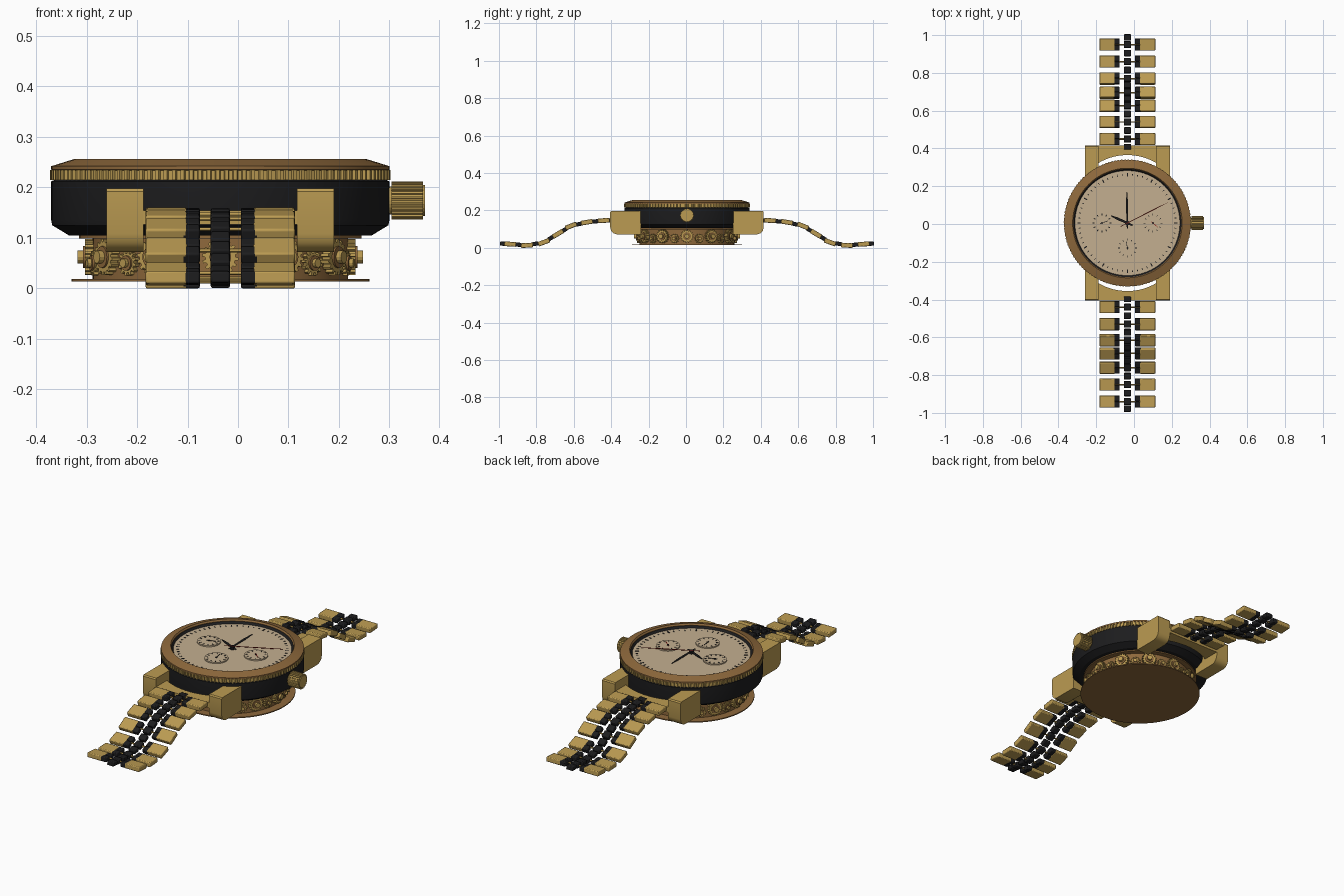
import bpy, bmesh
from math import radians, cos, sin, pi, atan2, sqrt
from mathutils import Matrix, Vector

cube = bpy.data.objects.get("Cube")
if cube:
    bpy.data.objects.remove(cube)

CENTRE = Vector((-0.035, 0.005, 0))


def material(name, rgb):
    m = bpy.data.materials.new(name)
    m.use_nodes = True
    m.diffuse_color = (*rgb, 1)
    bsdf = next(n for n in m.node_tree.nodes if n.type == 'BSDF_PRINCIPLED')
    bsdf.inputs["Base Color"].default_value = (*rgb, 1)
    return m


GOLD = material("gold", (0.50, 0.33, 0.085))
BRONZE = material("bronze", (0.27, 0.14, 0.045))
BLACK = material("black", (0.012, 0.012, 0.013))
CREAM = material("dial_cream", (0.55, 0.43, 0.28))
RED = material("red", (0.30, 0.015, 0.01))


def finish(name, bm, mat, smooth=True, bevel=0):
    bmesh.ops.remove_doubles(bm, verts=bm.verts, dist=1e-5)
    bmesh.ops.recalc_face_normals(bm, faces=bm.faces)
    mesh = bpy.data.meshes.new(name)
    bm.to_mesh(mesh)
    bm.free()
    mesh.materials.append(mat)
    if smooth:
        mesh.shade_smooth()
        mesh.set_sharp_from_angle(angle=radians(30))
    ob = bpy.data.objects.new(name, mesh)
    ob.location = CENTRE
    bpy.context.collection.objects.link(ob)
    if bevel:
        mod = ob.modifiers.new("soft_edges", 'BEVEL')
        mod.width, mod.segments = bevel, 2
    return ob


def move(x, y, z):
    return Matrix.Translation((x, y, z))


def turn(angle, axis='Z'):
    return Matrix.Rotation(angle, 4, axis)


def box(bm, size, matrix):
    bmesh.ops.create_cube(bm, size=1, matrix=matrix @ Matrix.Diagonal((*size, 1)))


def prism(bm, outline, depth, matrix):
    """Extrude a flat outline along local z."""
    low, high = ([bm.verts.new(matrix @ Vector((x, y, h))) for x, y in outline]
                 for h in (0, depth))
    bm.faces.new(low)
    bm.faces.new(high)
    n = len(low)
    for i in range(n):
        j = (i + 1) % n
        bm.faces.new((low[i], low[j], high[j], high[i]))


def gear(bm, r, teeth, tooth, depth, matrix):
    outline = []
    for i in range(teeth):
        for part, rad in ((0, r - tooth), (.4, r - tooth), (.5, r), (.9, r)):
            a = 2 * pi * (i + part) / teeth
            outline.append((rad * cos(a), rad * sin(a)))
    prism(bm, outline, depth, matrix)


def disc(bm, r, depth, matrix, n=24):
    prism(bm, [(r * cos(2 * pi * i / n), r * sin(2 * pi * i / n)) for i in range(n)],
          depth, matrix)


def lathe(name, profile, mat, closed=False, n=96):
    bm = bmesh.new()
    rings = [[bm.verts.new((r * cos(2 * pi * i / n), r * sin(2 * pi * i / n), z))
              for i in range(n)] for r, z in profile]
    pairs = list(zip(rings, rings[1:] + rings[:1]))
    for a, b in pairs if closed else pairs[:-1]:
        for i in range(n):
            j = (i + 1) % n
            bm.faces.new((a[i], a[j], b[j], b[i]))
    if not closed:
        bm.faces.new(rings[0])
        bm.faces.new(rings[-1])
    return finish(name, bm, mat)


# Case, bezel and movement body
lathe("case", [(.30, .105), (.333, .125), (.335, .135), (.335, .212), (.328, .215),
               (.328, .2345)], BLACK)
lathe("bezel", [(.329, .233), (.335, .235), (.335, .242), (.29, .256), (.286, .25),
                (.286, .233)], BRONZE, closed=True)
lathe("inner_ring", [(.276, .234), (.288, .248), (.288, .234)], BLACK, closed=True)
lathe("dial", [(.278, .233), (.278, .236)], CREAM)
lathe("movement_body", [(.253, .018), (.253, .104)], BRONZE)
lathe("back_plate", [(.295, .014), (.295, .019)], BRONZE)
lathe("upper_plate", [(.28, .099), (.28, .106)], BRONZE)

bm = bmesh.new()
gear(bm, .337, 120, .006, .019, move(0, 0, .215))
finish("serrated_ring", bm, GOLD, smooth=False)

# Gears standing around the movement
wheels, hubs = bmesh.new(), bmesh.new()
for i in range(24):
    big = i % 2 == 0
    r = .036 if big else .025
    place = turn(i * pi / 12) @ move(.25, 0, .062 if big else .05) @ turn(pi / 2, 'Y')
    gear(wheels, r, 16 if big else 12, .006, .018 if big else .012, place)
    disc(hubs, r * .6, .022 if big else .016, place, 16)
    disc(wheels, r * .35, .033 if big else .024, place, 12)
finish("movement_gears", wheels, GOLD, smooth=False)
finish("gear_hubs", hubs, BRONZE)

# Crown on the left side
bm = bmesh.new()
side = turn(pi / 2, 'Y')
disc(bm, .028, .05, move(.32, 0, .174) @ side)
gear(bm, .038, 26, .004, .062, move(.339, 0, .174) @ side)
disc(bm, .031, .066, move(.339, 0, .174) @ side)
finish("crown", bm, GOLD, smooth=False)

# Lugs and curved end pieces
lug = [(.245, .072), (.375, .072), (.393, .078), (.405, .09), (.41, .108),
       (.41, .192), (.405, .198), (.245, .198)]
HALF = .154
bm = bmesh.new()
for s in (-1, 1):
    for x in (-.225, .152):
        # local x -> y, local y -> z, local z -> x
        axes = Matrix(((0, 0, 1, x), (s, 0, 0, 0), (0, 1, 0, 0), (0, 0, 0, 1)))
        prism(bm, lug, .073, axes)
finish("lugs", bm, GOLD)

bm = bmesh.new()
for s in (-1, 1):
    xs = [HALF * (k / 8 - 1) for k in range(17)]
    arc = [(x, s * (.06 + sqrt(.09 - x * x))) for x in xs]
    prism(bm, arc + [(HALF, s * .41), (-HALF, s * .41)], .027, move(0, 0, .127))
finish("strap_end_pieces", bm, GOLD)

# Bracelet: rows of links following a drooping path
path = [(.445, .146), (.535, .137), (.62, .117), (.69, .075), (.765, .03),
        (.855, .0135), (.945, .020)]
ends = [(.37, .147)] + path + [(1.02, .024)]
gold, black = bmesh.new(), bmesh.new()
for s in (-1, 1):
    facing = turn(0 if s > 0 else pi)

    def frame(a, b, p):
        return facing @ move(0, *p) @ turn(atan2(b[1] - a[1], b[0] - a[0]), 'X')

    for i, p in enumerate(path):
        row = frame(ends[i], ends[i + 2], p)
        for x in (-1, 1):
            box(gold, (.083, .064, .025), row @ move(x * .1065, 0, 0))
            for y in (-.0165, .0165):
                box(black, (.036, .031, .024), row @ move(x * .0585, y, 0))
        box(black, (.038, .036, .024), row)
        box(gold, (.15, .008, .008), row)
        # centre link bridging to the next row
        q = ends[i + 2]
        mid = ((p[0] + q[0]) / 2, (p[1] + q[1]) / 2)
        box(black, (.038, .034, .022), frame(p, q, mid))
    box(black, (.038, .03, .022), facing @ move(0, .404, .147))
finish("gold_links", gold, GOLD, bevel=.005)
finish("black_links", black, BLACK, bevel=.004)

# Hour and minute marks
marks = bmesh.new()
for i in range(60):
    major = i % 5 == 0
    box(marks, (.018 if major else .011, .006 if major else .0035, .002),
        turn(i * pi / 30) @ move(.256, 0, .2365))

# Small dials with their marks and hands
plates, small_red = bmesh.new(), bmesh.new()
for x, y, count, hand in ((-.135, 0, 12, 20), (.135, 0, 12, -40), (0, -.132, 12, 100)):
    at = move(x, y, .236)
    disc(plates, .056, .006, at, 40)
    for i in range(count):
        box(marks, (.010, .005 if x < 0 else .003, .002),
            at @ turn(2 * pi * i / count) @ move(.045, 0, .0065))
    needle = at @ turn(radians(hand)) @ move(.012, 0, .0075)
    box(small_red if x > 0 else marks, (.045, .003, .002), needle)
    disc(marks, .005, .003, at @ move(0, 0, .006), 12)
finish("small_dials", plates, CREAM)
finish("dial_marks", marks, BLACK, smooth=False)
finish("small_hand", small_red, RED, smooth=False)

# Main hands
bm = bmesh.new()


def hand(target, angle, length, tail, width, z):
    prism(target, [(-tail, -width * .3), (length * .6, -width * .5), (length, -width * .15),
                   (length, width * .15), (length * .6, width * .5), (-tail, width * .3)],
          .002, move(0, 0, z) @ turn(radians(angle)))


hand(bm, 156, .095, .03, .014, .244)
hand(bm, 91, .165, .03, .012, .2465)
disc(bm, .012, .014, move(0, 0, .236))
finish("hour_and_minute_hands", bm, BLACK, smooth=False)
bm = bmesh.new()
hand(bm, 27, .24, .04, .005, .249)
finish("second_hand", bm, RED, smooth=False)
